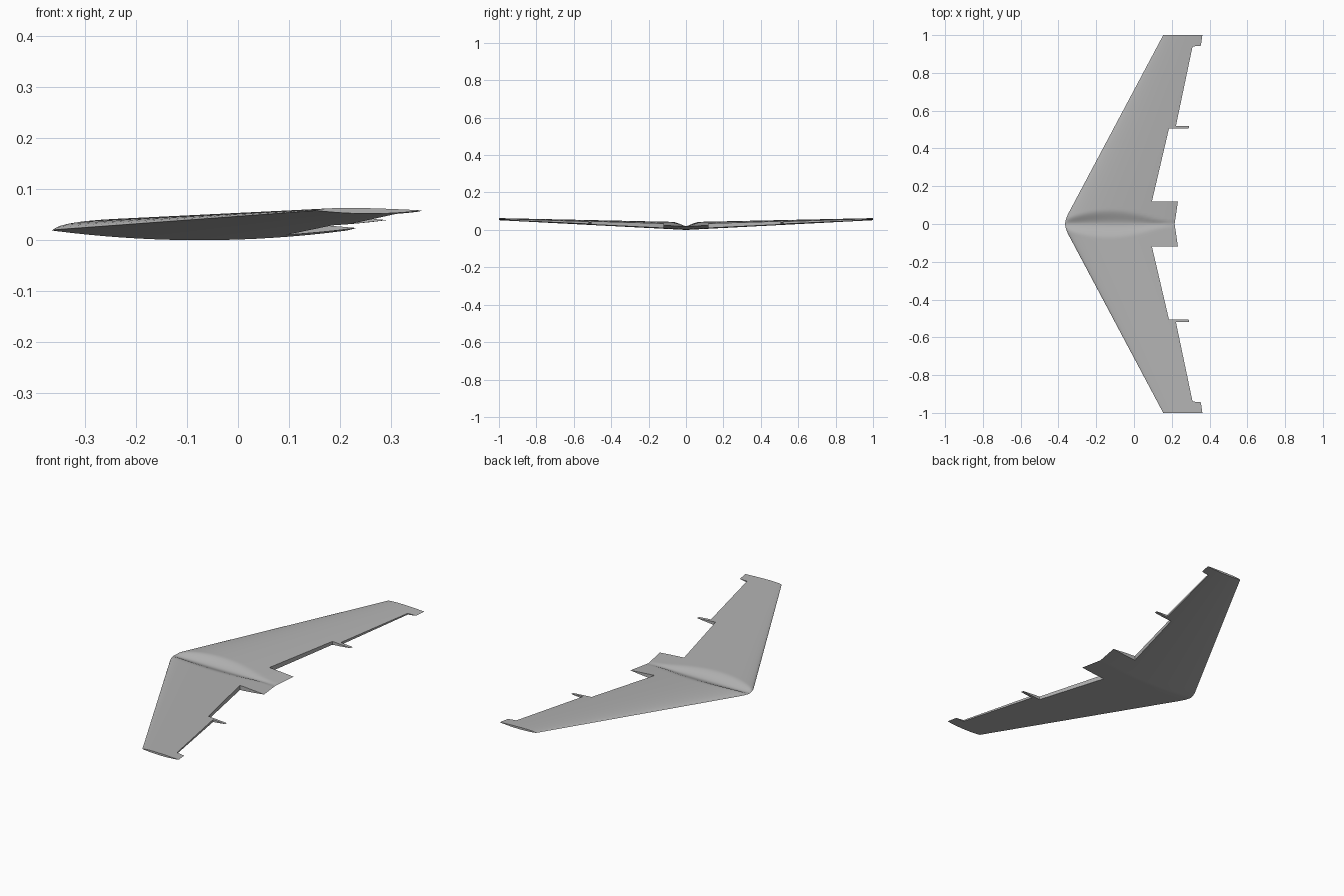
import bpy
import bmesh

cube = bpy.data.objects.get("Cube")
if cube:
    bpy.data.objects.remove(cube)

grey = bpy.data.materials.new("matte_grey")
grey.use_nodes = True
colour = (0.45, 0.45, 0.45, 1)
grey.diffuse_color = colour
grey.node_tree.nodes["Principled BSDF"].inputs["Base Color"].default_value = colour


def mesh_object(name, bm):
    bmesh.ops.recalc_face_normals(bm, faces=bm.faces)
    mesh = bpy.data.meshes.new(name)
    bm.to_mesh(mesh)
    bm.free()
    mesh.materials.append(grey)
    obj = bpy.data.objects.new(name, mesh)
    bpy.context.collection.objects.link(obj)
    return obj


# Planform and section rules for the flying wing
def leading_edge(y):
    if y < 0.07:
        return -0.365 + 0.025 * (y / 0.07) ** 1.6
    return -0.34 + 0.532 * (y - 0.07)


def trailing_edge(y):
    return 0.215 + 0.147 * y


def blunt(f):
    return 10 * (0.2969 * f ** 0.5 - 0.126 * f - 0.3516 * f**2
                 + 0.2843 * f**3 - 0.1036 * f**4)


def valley(x, y):
    # Shallow channel along the centre of the upper surface
    width = max(0.02, 0.078 - 0.9 * (x + 0.13) ** 2)
    t = min(1, y / width)
    return t * t * (3 - 2 * t)


def section(y):
    side = abs(y)
    front, back = leading_edge(side), trailing_edge(side)
    middle = 0.019 + 0.039 * side
    upper = 0.0225 - 0.0175 * side
    lower = 0.019 - 0.013 * side
    count = 24
    fractions = [(i / count) ** 1.6 for i in range(count + 1)]
    points = []
    for f in fractions:
        x = front + f * (back - front)
        points.append((x, y, middle + upper * blunt(f) * valley(x, side)))
    for f in reversed(fractions[1:-1]):
        x = front + f * (back - front)
        points.append((x, y, middle - lower * 4 * f * (1 - f) - 0.0002))
    return points


# Wing body, lofted from tip to tip
half = [i * 0.01 for i in range(1, 10)] + [0.12, 0.25, 0.4, 0.55, 0.7, 0.85, 1]
stations = [-y for y in reversed(half)] + [0] + half
bm = bmesh.new()
rings = [[bm.verts.new(p) for p in section(y)] for y in stations]
for a, b in zip(rings, rings[1:]):
    for i in range(len(a)):
        j = (i + 1) % len(a)
        bm.faces.new((a[i], a[j], b[j], b[i]))
bm.faces.new(rings[0])
bm.faces.new(rings[-1])
wing = mesh_object("wing_body", bm)


# Trailing edge bays, leaving thin booms and tip tabs between them
def bay_cutter(name, outline, side):
    bm = bmesh.new()
    low = [bm.verts.new((x, side * y, -0.1)) for x, y in outline]
    face = bm.faces.new(low)
    made = bmesh.ops.extrude_face_region(bm, geom=[face])["geom"]
    for v in made:
        if isinstance(v, bmesh.types.BMVert):
            v.co.z = 0.2
    return mesh_object(name, bm)


bays = {
    "inner_bay": [(0.095, 0.12), (0.185, 0.505), (0.5, 0.505), (0.5, 0.12)],
    "outer_bay": [(0.222, 0.52), (0.31, 0.94), (0.356, 0.944), (0.5, 0.944), (0.5, 0.52)],
}
bpy.context.view_layer.objects.active = wing
wing.select_set(True)
for name, outline in bays.items():
    for side in (-1, 1):
        cutter = bay_cutter(name, outline, side)
        cutter.hide_render = True
        cut = wing.modifiers.new(name, "BOOLEAN")
        cut.operation = "DIFFERENCE"
        cut.solver = "EXACT"
        cut.object = cutter
        bpy.ops.object.modifier_apply(modifier=cut.name)
        bpy.data.objects.remove(cutter)

bpy.ops.object.shade_smooth_by_angle(angle=0.6)
